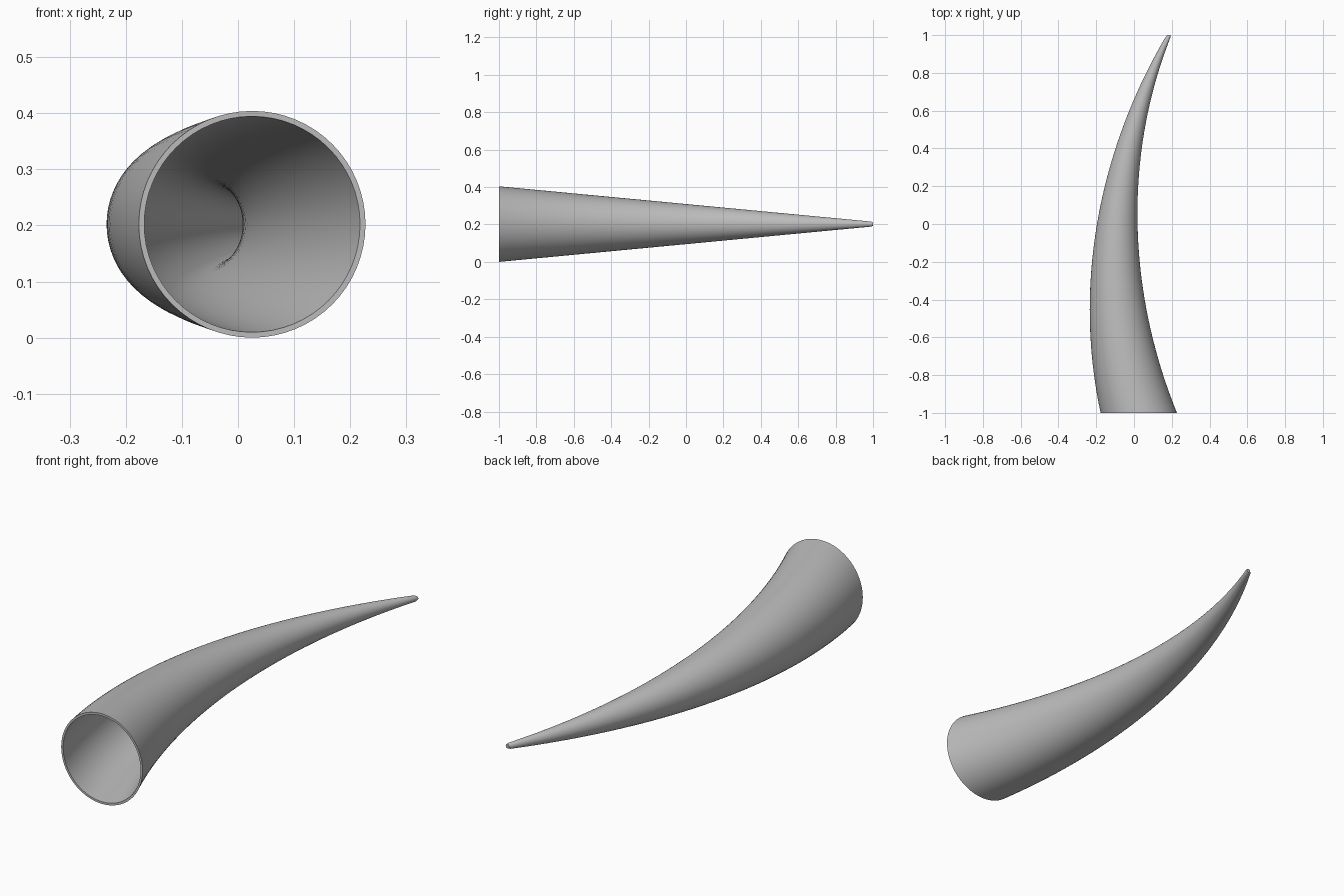
import bpy, bmesh, math

cube = bpy.data.objects.get("Cube")
if cube:
    bpy.data.objects.remove(cube, do_unlink=True)

SIDES = 64
STEPS = 40
BASE_R, TIP_R, WALL = 0.202, 0.0125, 0.0097
BEND_R, BEND_Y, BEND_X = 2.7, -0.2, -0.096   # arc of the centre line


def centre_x(y):
    return BEND_X + BEND_R - math.sqrt(BEND_R ** 2 - (y - BEND_Y) ** 2)


def radius(y):
    return BASE_R + (TIP_R - BASE_R) * (y + 1) / 2


def ring(bm, y, r):
    cx = centre_x(y)
    verts = []
    for i in range(SIDES):
        a = math.tau * i / SIDES
        verts.append(bm.verts.new((cx + r * math.cos(a), y, BASE_R + r * math.sin(a))))
    return verts


# Profile runs from the inner tip to the mouth, over the rim, to the outer tip
ys = [-1 + 1.99 * i / STEPS for i in range(STEPS + 1)]
profile = [(y, radius(y) - WALL) for y in reversed(ys[:-1])]
profile += [(y, radius(y)) for y in ys]
profile.append((1.0, TIP_R * 0.7))

bm = bmesh.new()
rings = [ring(bm, y, r) for y, r in profile]
for a, b in zip(rings, rings[1:]):
    for i in range(SIDES):
        j = (i + 1) % SIDES
        bm.faces.new((a[i], a[j], b[j], b[i]))

# Close the cavity and the outer tip
bm.faces.new(rings[0])
bm.faces.new(rings[-1])
bmesh.ops.recalc_face_normals(bm, faces=bm.faces)

mesh = bpy.data.meshes.new("horn")
bm.to_mesh(mesh)
bm.free()
horn = bpy.data.objects.new("horn", mesh)
bpy.context.collection.objects.link(horn)

# Plain grey
grey = bpy.data.materials.new("light grey")
grey.use_nodes = True
colour = (0.5, 0.5, 0.5, 1)
grey.diffuse_color = colour
grey.node_tree.nodes["Principled BSDF"].inputs["Base Color"].default_value = colour
mesh.materials.append(grey)

# Smooth walls with a crisp rim
bpy.ops.object.select_all(action="DESELECT")
horn.select_set(True)
bpy.context.view_layer.objects.active = horn
bpy.ops.object.shade_smooth_by_angle(angle=math.radians(35))
